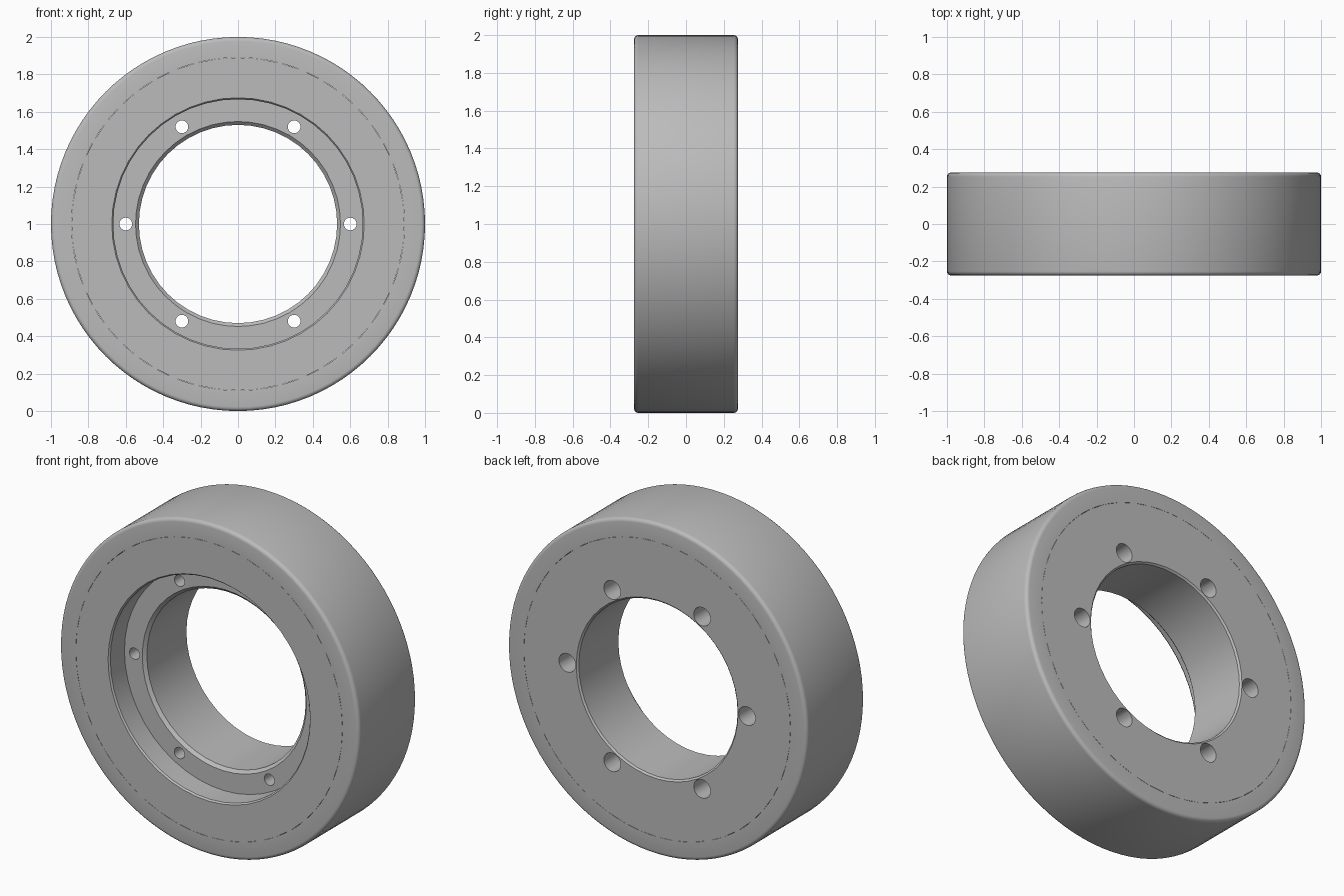
import bpy, bmesh, math

if "Cube" in bpy.data.objects:
    bpy.data.objects.remove(bpy.data.objects["Cube"])

grey = bpy.data.materials.new("light grey")
grey.diffuse_color = (0.5, 0.5, 0.5, 1)
grey.use_nodes = True
grey.node_tree.nodes["Principled BSDF"].inputs["Base Color"].default_value = grey.diffuse_color


def lathe(name, profile, steps, turn=0.0):
    """Revolve a closed (radius, y) profile around the y axis through z = 1."""
    bm = bmesh.new()
    rings = []
    for i in range(steps):
        a = turn + 2 * math.pi * i / steps
        rings.append([bm.verts.new((r * math.cos(a), y, 1 + r * math.sin(a)))
                      for r, y in profile])
    n = len(profile)
    for i in range(steps):
        p, q = rings[i], rings[(i + 1) % steps]
        for j in range(n):
            k = (j + 1) % n
            bm.faces.new((p[j], p[k], q[k], q[j]))
    bmesh.ops.recalc_face_normals(bm, faces=bm.faces)
    mesh = bpy.data.meshes.new(name)
    bm.to_mesh(mesh)
    bm.free()
    obj = bpy.data.objects.new(name, mesh)
    bpy.context.collection.objects.link(obj)
    mesh.materials.append(grey)
    return obj


def activate(obj):
    bpy.ops.object.select_all(action='DESELECT')
    obj.select_set(True)
    bpy.context.view_layer.objects.active = obj


def drill(target, radius, y0, y1):
    """Cut six evenly spaced holes along y."""
    for i in range(6):
        a = i * math.pi / 3
        bpy.ops.mesh.primitive_cylinder_add(
            vertices=24, radius=radius, depth=y1 - y0, rotation=(math.pi / 2, 0, 0),
            location=(0.6 * math.cos(a), (y0 + y1) / 2, 1 + 0.6 * math.sin(a)))
        cutter = bpy.context.object
        cutter.hide_render = True
        activate(target)
        mod = target.modifiers.new("hole", 'BOOLEAN')
        mod.operation = 'DIFFERENCE'
        mod.solver = 'EXACT'
        mod.object = cutter
        bpy.ops.object.modifier_apply(modifier=mod.name)
        bpy.data.objects.remove(cutter)


W = 0.275      # half width
SEAM = 0.89    # radius where the tread meets the hub
B = 0.022      # rounded shoulder radius

# Outer tread with rounded shoulders
arc = [(1 - B + B * math.sin(t), -W + B - B * math.cos(t))
       for t in (i * math.pi / 8 for i in range(5))]
tread = lathe("tread_ring", [(SEAM, -W)] + arc + [(r, -y) for r, y in reversed(arc)]
              + [(SEAM, W)], 96)

# Hub with recessed front ledge and chamfered bore
hub = lathe("hub", [
    (SEAM, -W), (0.675, -W), (0.667, -W + 0.01), (0.667, -0.13),
    (0.548, -0.13), (0.53, -0.112), (0.53, W - 0.01), (0.54, W), (SEAM, W)], 48)

# Bolt holes, widened from the back
drill(hub, 0.034, -0.2, 0.1)
drill(hub, 0.056, -0.03, 0.35)

for obj in (tread, hub):
    activate(obj)
    bpy.ops.object.shade_smooth_by_angle(angle=math.radians(30))
